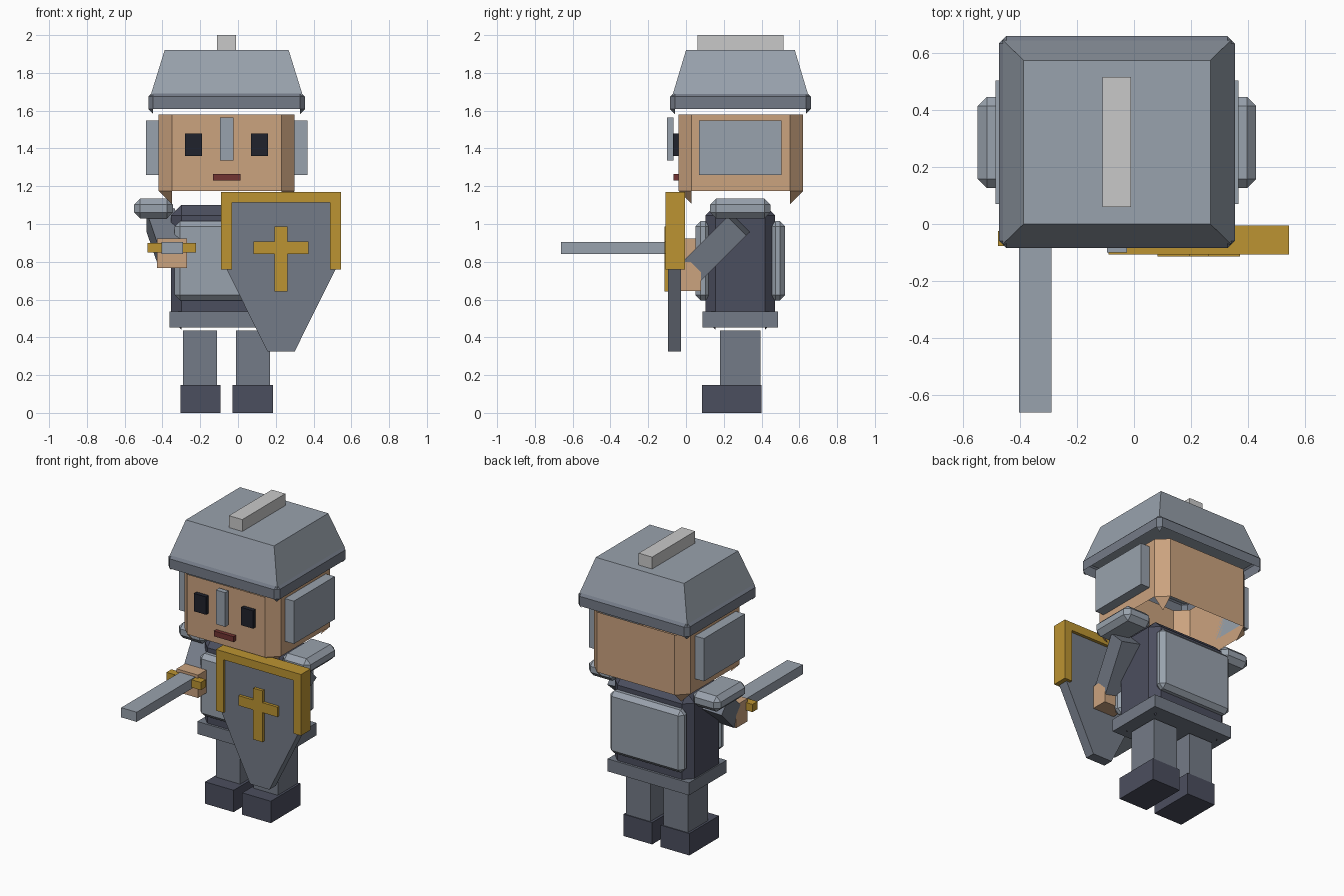
import bpy, bmesh
from mathutils import Vector

if "Cube" in bpy.data.objects:
    bpy.data.objects.remove(bpy.data.objects["Cube"], do_unlink=True)

CX = -0.06   # symmetry plane of the body
CY = 0.287   # depth centre of the body


def material(name, r, g, b):
    def lin(v):
        v /= 255
        return ((v + 0.055) / 1.055) ** 2.4 if v > 0.04 else v / 12.92
    col = (lin(r), lin(g), lin(b), 1)
    m = bpy.data.materials.new(name)
    m.use_nodes = True
    m.diffuse_color = col
    bsdf = m.node_tree.nodes["Principled BSDF"]
    bsdf.inputs["Base Color"].default_value = col
    bsdf.inputs["Roughness"].default_value = 0.8
    return m


STEEL = material("light steel", 153, 162, 173)
IRON = material("mid steel", 116, 123, 135)
DARK = material("dark cloth", 75, 78, 94)
SKIN = material("skin", 203, 163, 127)
GOLD = material("gold", 188, 148, 50)
CREST = material("pale grey", 201, 201, 201)
BLACK = material("eye black", 32, 34, 44)
RED = material("mouth red", 114, 52, 50)


def finish(bm, name, mat):
    me = bpy.data.meshes.new(name)
    bm.to_mesh(me)
    bm.free()
    me.materials.append(mat)
    ob = bpy.data.objects.new(name, me)
    bpy.context.collection.objects.link(ob)
    return ob


def box(name, mat, x, y, z, bevel=0, open_bottom=False, open_top=False):
    """Box from (min, max) ranges, optionally chamfered and open at the ends."""
    bm = bmesh.new()
    bmesh.ops.create_cube(bm, size=1)
    for v in bm.verts:
        for i, (lo, hi) in enumerate((x, y, z)):
            v.co[i] = hi if v.co[i] > 0 else lo
    if bevel:
        bmesh.ops.bevel(bm, geom=bm.edges[:], offset=bevel, segments=1,
                        affect='EDGES', profile=0.5)
    bm.normal_update()
    gone = [f for f in bm.faces
            if (open_bottom and f.normal.z < -0.6) or (open_top and f.normal.z > 0.5)]
    bmesh.ops.delete(bm, geom=gone, context='FACES')
    return finish(bm, name, mat)


def pair(name, mat, x, y, z, bevel=0):
    """Right-hand part and its mirror image about the body's middle."""
    box("right_" + name, mat, x, y, z, bevel)
    box("left_" + name, mat, (2 * CX - x[1], 2 * CX - x[0]), y, z, bevel)


def limb(name, mat, start, end, width, depth):
    """Square bar running between two points."""
    a, b = Vector(start), Vector(end)
    ob = box(name, mat, (-width / 2, width / 2), (-depth / 2, depth / 2),
             (-(b - a).length / 2, (b - a).length / 2))
    d = (b - a).normalized()
    side = (Vector((1, 0, 0)) - d * d.x).normalized()
    front = d.cross(side)
    for v in ob.data.vertices:
        v.co = (a + b) / 2 + side * v.co.x + front * v.co.y + d * v.co.z
    return ob


def centred(half, c=CX):
    return (c - half, c + half)


# Legs and feet
pair("leg", IRON, (-0.29, -0.11), centred(0.107, CY), (0.14, 0.435))
pair("foot", DARK, (-0.305, -0.092), (0.085, 0.40), (0, 0.147))

# Torso, belt and body plates
box("torso", DARK, centred(0.295), centred(0.185, CY), (0.44, 1.10), 0.055, open_bottom=True)
box("belt", IRON, centred(0.303), centred(0.2, CY), (0.453, 0.537))
for name, y in (("chest_plate", (0.05, 0.13)), ("back_plate", (0.445, 0.525))):
    box(name, STEEL, centred(0.275), y, (0.595, 1.015), 0.028)

# Head, face and ear guards
box("head", SKIN, centred(0.36), centred(0.33, 0.29), (1.105, 1.65), 0.07,
    open_bottom=True, open_top=True)
pair("eye", BLACK, (-0.28, -0.19), (-0.068, -0.04), (1.36, 1.48))
box("mouth", RED, centred(0.073), (-0.066, -0.04), (1.23, 1.266))
box("nose_guard", STEEL, centred(0.035), (-0.10, -0.065), (1.335, 1.565))
pair("ear_guard", STEEL, (-0.487, -0.42), (0.07, 0.505), (1.26, 1.548))

# Helmet: chamfered brim, tapered crown, crest
box("helmet_brim", IRON, centred(0.415), centred(0.373, 0.288), (1.583, 1.70), 0.026,
    open_bottom=True)
crown = box("helmet_crown", STEEL, centred(0.403), centred(0.36, 0.288), (1.68, 1.92))
for v in crown.data.vertices:
    if v.co.z > 1.8:
        v.co.x = CX + (v.co.x - CX) * 0.815
        v.co.y = 0.288 + (v.co.y - 0.288) * 0.8
box("helmet_crest", CREST, centred(0.05), (0.06, 0.517), (1.91, 2.0))

# Shoulders, arms and hands
pair("shoulder_pad", STEEL, (-0.55, -0.345), (0.127, 0.447), (1.03, 1.135), 0.032)
limb("right_arm", IRON, (-0.41, 0.28, 1.02), (-0.345, 0.05, 0.83), 0.15, 0.14)
limb("left_arm", IRON, (0.29, 0.28, 1.0), (0.22, 0.04, 0.76), 0.15, 0.14)
box("right_hand", SKIN, (-0.43, -0.27), (-0.04, 0.08), (0.768, 0.922))
box("left_hand", SKIN, (0.14, 0.30), (-0.035, 0.08), (0.645, 0.80))

# Sword
box("sword_blade", STEEL, (-0.405, -0.29), (-0.663, -0.02), (0.84, 0.905))
box("sword_guard", GOLD, (-0.478, -0.222), (-0.078, -0.025), (0.848, 0.90))

# Shield: tapered field, rim on three sides, raised cross
SX = 0.228
bm = bmesh.new()
half = [(0.072, 0.325), (0.288, 0.76), (0.288, 1.13)]
outline = [(SX + w, z) for w, z in half] + [(SX - w, z) for w, z in reversed(half)]
face = bm.faces.new([bm.verts.new((x, -0.095, z)) for x, z in outline])
ext = bmesh.ops.extrude_face_region(bm, geom=[face], use_keep_orig=True)
bmesh.ops.translate(bm, vec=(0, 0.068, 0),
                    verts=[g for g in ext["geom"] if isinstance(g, bmesh.types.BMVert)])
bmesh.ops.recalc_face_normals(bm, faces=bm.faces[:])
finish(bm, "shield_field", IRON)

RIM = (-0.108, -0.006)
box("shield_rim_top", GOLD, centred(0.317, SX), RIM, (1.115, 1.17))
box("shield_rim_right", GOLD, (SX - 0.317, SX - 0.26), RIM, (0.758, 1.115))
box("shield_rim_left", GOLD, (SX + 0.26, SX + 0.317), RIM, (0.758, 1.115))
box("shield_cross_upright", GOLD, centred(0.034, SX), (-0.115, -0.09), (0.642, 0.987))
box("shield_cross_bar", GOLD, centred(0.145, SX), (-0.114, -0.09), (0.84, 0.907))
